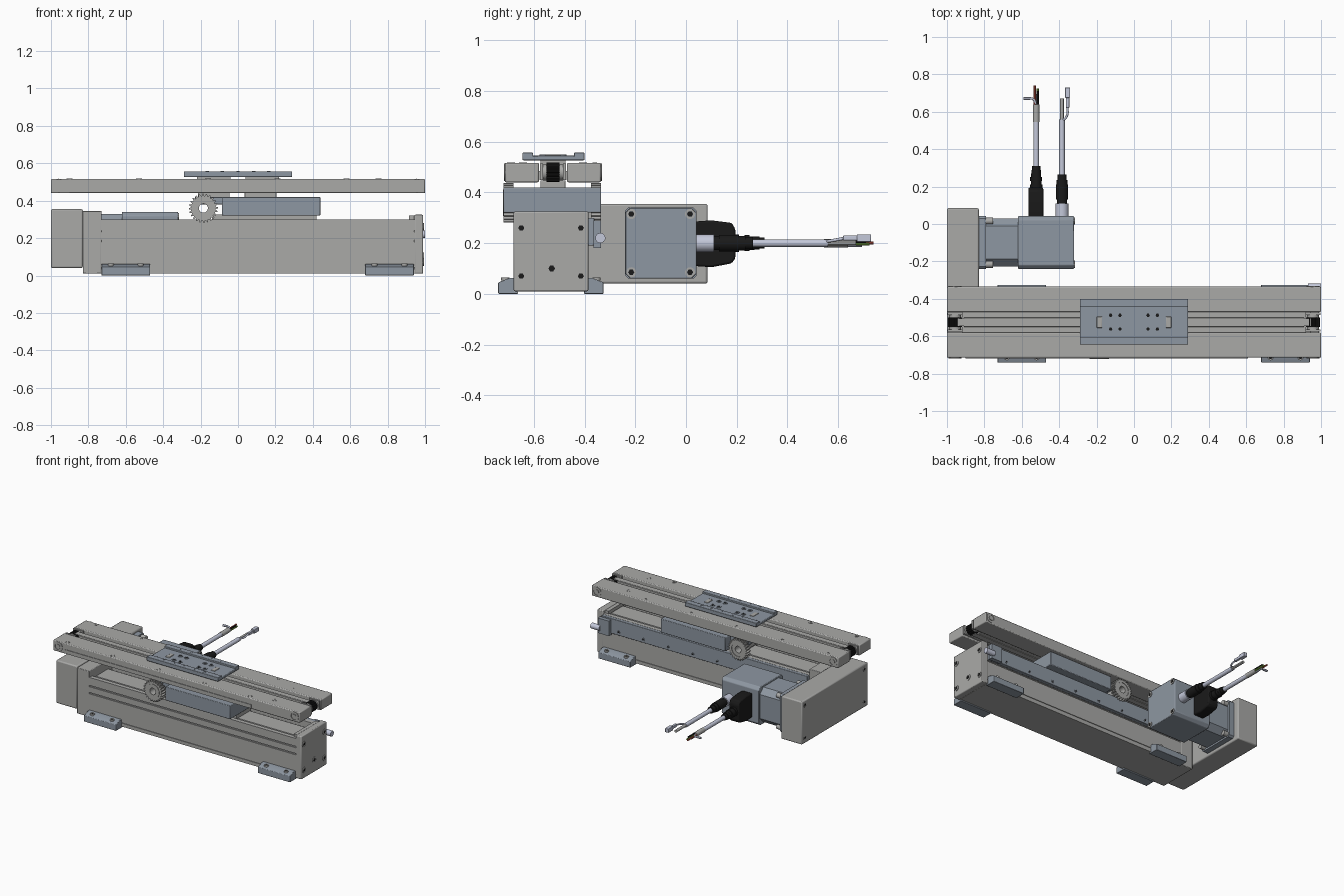
import bpy, bmesh
from math import sin, cos, pi
from mathutils import Vector

if "Cube" in bpy.data.objects:
    bpy.data.objects.remove(bpy.data.objects["Cube"])


def material(name, rgb):
    m = bpy.data.materials.new(name)
    m.diffuse_color = (*rgb, 1)
    m.use_nodes = True
    m.node_tree.nodes["Principled BSDF"].inputs["Base Color"].default_value = m.diffuse_color
    return m


BLUE = material("blue_grey", (0.27, 0.31, 0.36))
GREY = material("aluminium", (0.40, 0.40, 0.39))
BLACK = material("black", (0.01, 0.01, 0.01))
PALE = material("pale_cable", (0.55, 0.58, 0.70))
RED = material("red_wire", (0.5, 0.08, 0.05))
GREEN = material("green_wire", (0.2, 0.4, 0.05))


def finish(bm, name, mat, bevel=0):
    bmesh.ops.recalc_face_normals(bm, faces=bm.faces)
    me = bpy.data.meshes.new(name)
    bm.to_mesh(me)
    bm.free()
    ob = bpy.data.objects.new(name, me)
    bpy.context.collection.objects.link(ob)
    me.materials.append(mat)
    if bevel:
        b = ob.modifiers.new("bevel", 'BEVEL')
        b.width, b.segments = bevel, 2
    return ob


def place(axis, p, t):
    """2D point p plus depth t along an axis; x:(y,z)  y:(x,z)  z:(x,y)"""
    return {'x': (t, p[0], p[1]), 'y': (p[0], t, p[1]), 'z': (p[0], p[1], t)}[axis]


def prism(name, pts, axis, a, b, mat=GREY, bevel=0, hole=None):
    bm = bmesh.new()
    loops = [[bm.verts.new(place(axis, p, t)) for p in pts] for t in (a, b)]
    n = len(pts)
    if hole:
        loops += [[bm.verts.new(place(axis, p, t)) for p in hole] for t in (b, a)]
        pairs = [(loops[i], loops[(i + 1) % 4]) for i in range(4)]
    else:
        pairs = [(loops[0], loops[1])]
        for lp in loops:
            bm.faces.new(lp)
    for u, v in pairs:
        for i in range(n):
            bm.faces.new((u[i], u[(i + 1) % n], v[(i + 1) % n], v[i]))
    return finish(bm, name, mat, bevel)


def box(name, x0, x1, y0, y1, z0, z1, mat=GREY, bevel=0):
    return prism(name, [(x0, y0), (x1, y0), (x1, y1), (x0, y1)], 'z', z0, z1, mat, bevel)


def circle(c, r, n=24, tooth=0):
    return [(c[0] + (r - tooth * (i // 2 % 2)) * cos(2 * pi * i / n),
             c[1] + (r - tooth * (i // 2 % 2)) * sin(2 * pi * i / n)) for i in range(n)]


def cyl(name, c, r, axis, a, b, mat=GREY, n=24, inner=0):
    return prism(name, circle(c, r, n), axis, a, b, mat, hole=circle(c, inner, n) if inner else None)


def screw(name, c, r, axis, t, d, mat=GREY):
    """Ring head with a dark socket, standing out by d from plane t"""
    cyl(name, c, r, axis, t - d, t + d, mat, 16, r * 0.6)
    cyl(name + "_socket", c, r * 0.6, axis, t - d, t + d * 0.3, BLACK, 6)


def wire(name, pts, r, mat):
    cu = bpy.data.curves.new(name, 'CURVE')
    cu.dimensions, cu.bevel_depth, cu.use_fill_caps = '3D', r, True
    s = cu.splines.new('BEZIER')
    s.bezier_points.add(len(pts) - 1)
    for bp, p in zip(s.bezier_points, pts):
        bp.co = p
        bp.handle_left_type = bp.handle_right_type = 'AUTO'
    ob = bpy.data.objects.new(name, cu)
    bpy.context.collection.objects.link(ob)
    cu.materials.append(mat)


# lower actuator body: grooved U-shaped extrusion
YB = -0.533
half = [(.146, .01), (.146, .035), (.141, .035), (.141, .042), (.146, .042),
        (.146, .18), (.138, .18), (.138, .19), (.146, .19), (.146, .232),
        (.138, .232), (.138, .242), (.146, .242), (.146, .30), (.115, .30), (.115, .255)]
prism("lower_body", [(YB + d, z) for d, z in half] + [(YB - d, z) for d, z in reversed(half)], 'x', -.74, .945)
box("inner_cover", -.74, .94, YB - .07, YB + .07, .25, .28)
box("drive_end_block", -.83, -.73, -.68, -.385, .01, .345, bevel=.004)
box("end_plate", .942, .99, -.68, -.385, .01, .325, bevel=.006)
box("end_cap_lip", .915, .945, -.66, -.41, .295, .32)
for y in (-.65, -.415):
    for z in (.07, .26):
        screw("end_plate_screw", (y, z), .02, 'x', .99, .005)
screw("end_plate_center_screw", (-.53, .10), .022, 'x', .99, .004)
box("rear_sensor_rail", -.73, .94, -.388, -.362, .19, .30, BLUE, .003)
for i in range(8):
    screw("rail_screw", (-.6 + .2 * i, .215), .011, 'y', -.362, .003, BLUE)
cyl("sensor_plug", (-.338, .22), .02, 'x', .93, 1.0, PALE)
box("sensor_mount", .86, .95, -.365, -.335, .18, .29, BLUE)

# clamp feet
for x0 in (-.73, .68):
    for s in (-1, 1):
        prism("clamp_foot", [(YB + s * d, z) for d, z in
              ((.13, 0), (.208, 0), (.208, .045), (.165, .062), (.14, .062))],
              'x', x0, x0 + .26, BLUE, .003)
        for dx in (.05, .21):
            screw("foot_screw", (x0 + dx, YB + s * .18), .016, 'z', .058, .006)

# belt housing linking body and motor
box("belt_housing", -1.0, -.83, -.68, .085, .04, .355, bevel=.008)
for y in (-.64, .05):
    for z in (.08, .32):
        screw("housing_screw", (y, z), .016, 'x', -.998, .003)

# motor
def chamfered(y0, y1, z0, z1, c):
    return [(y0 + c, z0), (y1 - c, z0), (y1, z0 + c), (y1, z1 - c),
            (y1 - c, z1), (y0 + c, z1), (y0, z1 - c), (y0, z0 + c)]


prism("motor_flange", chamfered(-.24, .042, .06, .34, .012), 'x', -.835, -.79, BLUE)
prism("motor_front", chamfered(-.228, .03, .072, .328, .04), 'x', -.79, -.62, BLUE)
prism("motor_rear", chamfered(-.24, .042, .06, .34, .02), 'x', -.62, -.32, BLUE, .004)
for y in (-.216, .016):
    for z in (.085, .315):
        screw("motor_rear_screw", (y, z), .02, 'x', -.32, .005)
        cyl("motor_flange_bolt", (y, z), .018, 'x', -.80, -.755, GREY, 16)

# power connector and cable
prism("power_connector", [(.03, .11), (.10, .105), (.18, .12), (.195, .14),
      (.195, .255), (.18, .28), (.10, .29), (.03, .285)], 'x', -.565, -.485, BLACK, .008)
for i, r in enumerate((.034, .029, .032, .027, .026, .022)):
    cyl("power_boot", (-.523, .20), r, 'y', .19 + .02 * i, .21 + .02 * i, BLACK)
cyl("power_cable", (-.523, .20), .015, 'y', .30, .62, PALE)
cyl("power_cable_sleeve", (-.523, .20), .017, 'y', .545, .64, GREY)
for k, (dx, dz, m) in enumerate(((-.008, 0, RED), (.008, -.004, GREEN), (.008, .007, BLACK), (-.003, -.009, PALE))):
    cyl("power_wire", (-.523 + dx, .20 + dz), .006, 'y', .62, .74 - .015 * k, m, 10)
wire("ground_wire", [(-.523, .64, .20), (-.54, .668, .205), (-.57, .672, .205)], .006, PALE)
cyl("ground_ferrule", (.67, .205), .008, 'x', -.59, -.555, PALE, 12)

# signal connector and cable
cyl("signal_socket", (-.385, .20), .035, 'y', .03, .11, PALE)
for a, b, r in ((.105, .13, .028), (.13, .21, .033), (.21, .235, .029), (.235, .265, .024)):
    cyl("signal_boot", (-.385, .20), r, 'y', a, b, BLACK)
cyl("signal_cable", (-.385, .20), .015, 'y', .26, .56, PALE)
cyl("signal_cable_end", (-.385, .20), .010, 'y', .55, .67, GREY, 12)
wire("signal_wire", [(-.385, .55, .205), (-.36, .575, .21), (-.355, .63, .22)], .006, PALE)
box("signal_plug", -.369, -.341, .675, .73, .205, .235, PALE, .003)
box("signal_plug_neck", -.364, -.346, .62, .68, .21, .23, PALE, .003)

# middle carriage with pinion shaft
box("carriage", -.085, .44, -.72, -.335, .32, .42, BLUE, .004)
box("carriage_pinion_bracket", -.23, -.08, -.66, -.395, .38, .42, BLUE, .003)
box("carriage_neck", -.14, .42, -.62, -.45, .26, .325)
GC = (-.185, .36)
for y in (-.72, -.375):
    prism("pinion_gear", circle(GC, .078, 96, .012), 'y', y, y + .04, GREY, hole=circle(GC, .05, 96))
    cyl("pinion_hub", GC, .052, 'y', y - .003 if y < -.5 else y, y + .036, GREY, 32, .024)
cyl("pinion_shaft", GC, .032, 'y', -.70, -.35, GREY, 32, .024)
for x in (-.13, .12):
    box("lower_guide_block", x - .085, x + .085, -.575, -.475, .415, .447, bevel=.003)

# upper beam: two side bars around a sunk channel with a guide rail
YC = -.525
for s in (-1, 1):
    y0, y1 = sorted((YC + s * .055, YC + s * .19))
    box("upper_side_bar", -1, 1, y0, y1, .44, .517, bevel=.006)
    for x in (-.957, .957):
        yo = YC + s * .19
        cyl("pulley_axle_ring", (x, .48), .035, 'y', yo - .003, yo + .003, GREY, 32, .024)
        cyl("pulley_axle_cap", (x, .48), .016, 'y', yo - .004, yo + .004, GREY)
    for x in (-.90, -.53, -.16, .21, .58):
        screw("beam_screw", (x, YC + s * .165), .016 if s < 0 else .009, 'z', .516, .003)
    screw("beam_plug", (.75, YC + s * .118), .016, 'z', .516, .002)
box("beam_front_strip", -.90, .61, -.719, -.70, .445, .473)
box("channel_floor", -.92, .92, YC - .06, YC + .06, .452, .485)
box("guide_rail", -.91, .91, YC - .025, YC + .025, .48, .51, bevel=.003)
for i in range(19):
    screw("rail_bolt", (-.89 + i * .0989, YC), .015, 'z', .51, .002)

# end pulleys with belt and tensioner frame
for x in (-.957, .957):
    cyl("end_pulley", (x, .48), .032, 'y', YC - .04, YC + .04, GREY, 32)
    prism("pulley_belt", circle((x, .48), .038, 60, .004), 'y', YC - .025, YC + .025, BLACK)
    for s in (-1, 1):
        box("pulley_cheek", x - .04, x + .04, YC + s * .045 - .006, YC + s * .045 + .006, .45, .515)
for z in (.447, .512):
    box("belt_run", -.95, .95, YC - .02, YC + .02, z - .004, z, GREY)

# top table with raised edges
box("table_plate", -.29, .29, -.645, -.40, .527, .545, BLUE, .004)
for y0, y1 in ((-.645, -.603), (-.442, -.40)):
    box("table_edge", -.29, .29, y0, y1, .53, .557, BLUE, .003)
    for x in (-.165, -.085, 0, .085, .165):
        screw("table_edge_hole", (x, (y0 + y1) / 2), .009, 'z', .556, .002, BLUE)
for s in (-1, 1):
    box("table_slider", s * .13 - .09, s * .13 + .09, YC - .05, YC + .05, .49, .53)
    box("belt_clamp", s * .185 - .015, s * .185 + .015, YC - .03, YC + .03, .54, .549, GREY, .003)
    for x in (.075, .125):
        for y in (-.037, .037):
            screw("table_bolt", (s * x, YC + y), .016, 'z', .545, .004, BLUE)

# smooth round parts, keep edges sharp
for ob in bpy.context.collection.objects:
    ob.select_set(ob.type == 'MESH')
    if ob.type == 'MESH':
        bpy.context.view_layer.objects.active = ob
bpy.ops.object.shade_smooth_by_angle()
